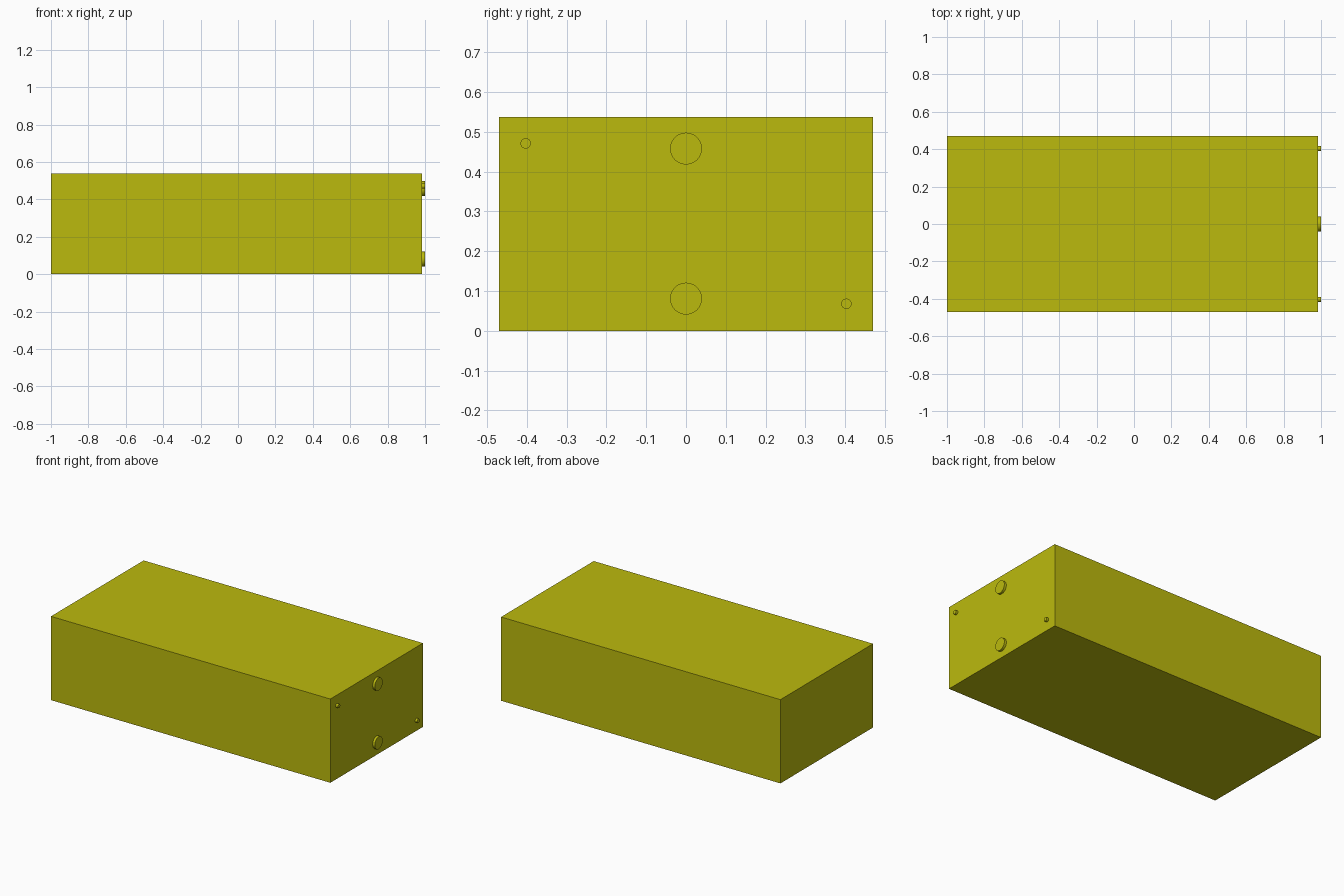
import bpy, math

if "Cube" in bpy.data.objects:
    bpy.data.objects.remove(bpy.data.objects["Cube"])

mat = bpy.data.materials.new("yellow")
mat.diffuse_color = (0.5, 0.49, 0.004, 1)
mat.use_nodes = True
mat.node_tree.nodes["Principled BSDF"].inputs["Base Color"].default_value = mat.diffuse_color

FACE_X, END_X = 0.985, 1.0
HALF_Y, TOP = 0.47, 0.538

# Main block
bpy.ops.mesh.primitive_cube_add(size=1, location=((FACE_X - 1) / 2, 0, TOP / 2))
body = bpy.context.object
body.name = "block_body"
body.scale = (FACE_X + 1, 2 * HALF_Y, TOP)
bpy.ops.object.transform_apply(location=False, rotation=False, scale=True)
body.data.materials.append(mat)


# Short round stubs standing out of the right end
def stub(name, y, z, radius, sides):
    root = FACE_X - 0.002
    bpy.ops.mesh.primitive_cylinder_add(
        vertices=sides, radius=radius, depth=END_X - root,
        location=((root + END_X) / 2, y, z), rotation=(0, math.pi / 2, 0))
    ob = bpy.context.object
    ob.name = name
    ob.data.materials.append(mat)
    bpy.ops.object.shade_smooth_by_angle()


stub("upper_port", 0, 0.458, 0.04, 48)
stub("lower_port", 0, 0.081, 0.04, 48)
stub("upper_pin", -0.403, 0.471, 0.013, 32)
stub("lower_pin", 0.403, 0.068, 0.013, 32)
